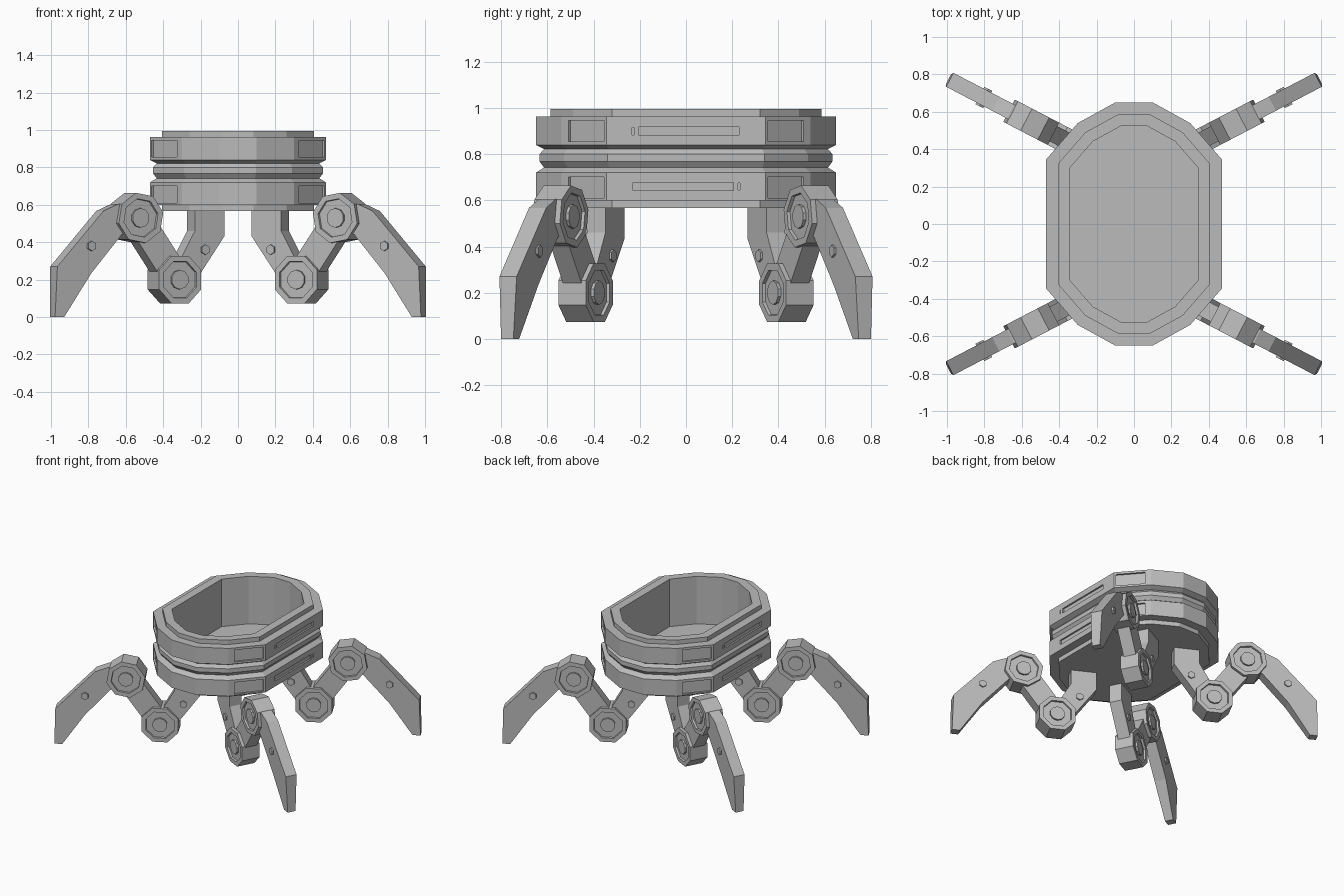
import bpy, bmesh, math
from mathutils import Matrix, Vector

if "Cube" in bpy.data.objects:
    bpy.data.objects.remove(bpy.data.objects["Cube"])

grey = bpy.data.materials.new("metal grey")
grey.diffuse_color = (0.5, 0.5, 0.5, 1)
grey.use_nodes = True
grey.node_tree.nodes["Principled BSDF"].inputs["Base Color"].default_value = grey.diffuse_color


def finish(bm, name):
    bmesh.ops.recalc_face_normals(bm, faces=bm.faces)
    me = bpy.data.meshes.new(name)
    bm.to_mesh(me)
    bm.free()
    me.materials.append(grey)
    ob = bpy.data.objects.new(name, me)
    bpy.context.collection.objects.link(ob)
    return ob


# ---- hull: twelve-sided outline swept through an offset/height profile ----
QUARTER = [(0.47, 0.345), (0.30, 0.54), (0.10, 0.65)]
OUTLINE = ([Vector(p) for p in QUARTER] + [Vector((-x, y)) for x, y in QUARTER[::-1]]
           + [Vector((-x, -y)) for x, y in QUARTER] + [Vector((x, -y)) for x, y in QUARTER[::-1]])


def inset_outline(d):
    pts, n = [], len(OUTLINE)
    for i, p in enumerate(OUTLINE):
        a = (p - OUTLINE[i - 1]).normalized()
        b = (OUTLINE[(i + 1) % n] - p).normalized()
        na, nb = Vector((-a.y, a.x)), Vector((-b.y, b.x))
        m = (na + nb).normalized()
        pts.append(p + m * d / m.dot(na))
    return pts


PROFILE = [(0.063, 0.567), (0.063, 0.60), (0, 0.60), (0, 0.72), (0.035, 0.742),
           (0.016, 0.768), (0.016, 0.80), (0.035, 0.822), (0, 0.84), (0, 0.962),
           (0.063, 0.962), (0.063, 0.995), (0.125, 0.995), (0.125, 0.635)]
bm = bmesh.new()
rings = [[bm.verts.new((p.x, p.y, z)) for p in inset_outline(d)] for d, z in PROFILE]
for lo, hi in zip(rings, rings[1:]):
    for i in range(12):
        j = (i + 1) % 12
        bm.faces.new((lo[i], lo[j], hi[j], hi[i]))
bm.faces.new(rings[0][::-1])
bm.faces.new(rings[-1])
hull = finish(bm, "hull")

# ---- recessed slots and corner panels ----
bm = bmesh.new()


def cut_box(centre, size, angle):
    m = (Matrix.Translation(centre) @ Matrix.Rotation(angle, 4, 'Z')
         @ Matrix.Diagonal((*size, 1)))
    bmesh.ops.create_cube(bm, size=1, matrix=m)


for side in (1, -1):
    turn = 0 if side == 1 else math.pi
    for z, f in ((0.90, 1), (0.66, -1)):
        cut_box((0.47 * side, 0.0125 * f * side, z), (0.024, 0.435, 0.036), turn)
        cut_box((0.47 * side, -0.23 * f * side, z), (0.024, 0.008, 0.032), turn)
    for end in (1, -1):
        normal = math.atan2(0.17 * end, 0.195 * side)
        for z in (0.90, 0.655):
            cut_box((0.394 * side, 0.432 * end, z), (0.028, 0.205, 0.09), normal)
cutter = finish(bm, "panel_cutter")
cutter.hide_render = True
cutter.hide_set(True)
mod = hull.modifiers.new("panels", 'BOOLEAN')
mod.object = cutter
mod.solver = 'EXACT'

# ---- legs: built in a vertical plane, turned outward, mirrored to four ----
T = math.radians(27.5)
LEG = Matrix.Translation((0.34, 0.435, 0)) @ Matrix.Rotation(T, 4, 'Z')
LOW, HIGH = (0, 0.20), (0.236, 0.53)


def plate(bm, pts, half, tip=None):
    """Extrude an (s, z) outline both ways; narrow it to tip at ground level."""
    def width(z):
        return tip if tip and z < 0.01 else half
    a = [bm.verts.new((s, -width(z), z)) for s, z in pts]
    b = [bm.verts.new((s, width(z), z)) for s, z in pts]
    caps = [bm.faces.new(a), bm.faces.new(b[::-1])]
    for i in range(len(pts)):
        j = (i + 1) % len(pts)
        bm.faces.new((a[i], b[i], b[j], a[j]))
    return caps


def ngon(c, r, n, turn=0):
    return [(c[0] + r * math.cos(turn + math.tau * (i + 0.5) / n),
             c[1] + r * math.sin(turn + math.tau * (i + 0.5) / n)) for i in range(n)]


def leg_part(bm, name):
    bm.transform(LEG)
    ob = finish(bm, name)
    m = ob.modifiers.new("four legs", 'MIRROR')
    m.use_axis = (True, True, False)
    m.use_mirror_merge = False


# thigh with side bolts
bm = bmesh.new()
plate(bm, [(-0.28, 0.60), (-0.28, 0.435), (-0.11, 0.20), (0, 0.20), (-0.02, 0.32),
           (-0.10, 0.46), (-0.10, 0.60)], 0.045)
plate(bm, ngon((-0.16, 0.36), 0.027, 6), 0.055)
leg_part(bm, "thigh")

# link between the two joints
bm = bmesh.new()
d = (Vector(HIGH) - Vector(LOW)).normalized()
n = Vector((-d.y, d.x)) * 0.078
plate(bm, [Vector(LOW) + n, Vector(LOW) - n, Vector(HIGH) - n, Vector(HIGH) + n], 0.045)
leg_part(bm, "middle_link")

# octagonal joints with a recessed ring and a raised hub
for name, c, turn in (("lower_joint", LOW, 0), ("upper_joint", HIGH, math.radians(10))):
    bm = bmesh.new()
    caps = plate(bm, ngon(c, 0.137, 8, turn), 0.067)
    bmesh.ops.recalc_face_normals(bm, faces=bm.faces)
    bmesh.ops.inset_individual(bm, faces=caps, thickness=0.032)
    bmesh.ops.inset_individual(bm, faces=caps, thickness=0.002, depth=-0.014)
    hub = plate(bm, ngon(c, 0.052, 10), 0.067)
    leg_part(bm, name)

# shin with a pointed foot and side bolts
bm = bmesh.new()
plate(bm, [(0.26, 0.60), (0.26, 0.48), (0.34, 0.44), (0.522, 0.235), (0.68, 0),
           (0.735, 0), (0.727, 0.27), (0.45, 0.567), (0.36, 0.605)], 0.042, 0.03)
plate(bm, ngon((0.522, 0.38), 0.027, 6), 0.052)
leg_part(bm, "shin")
